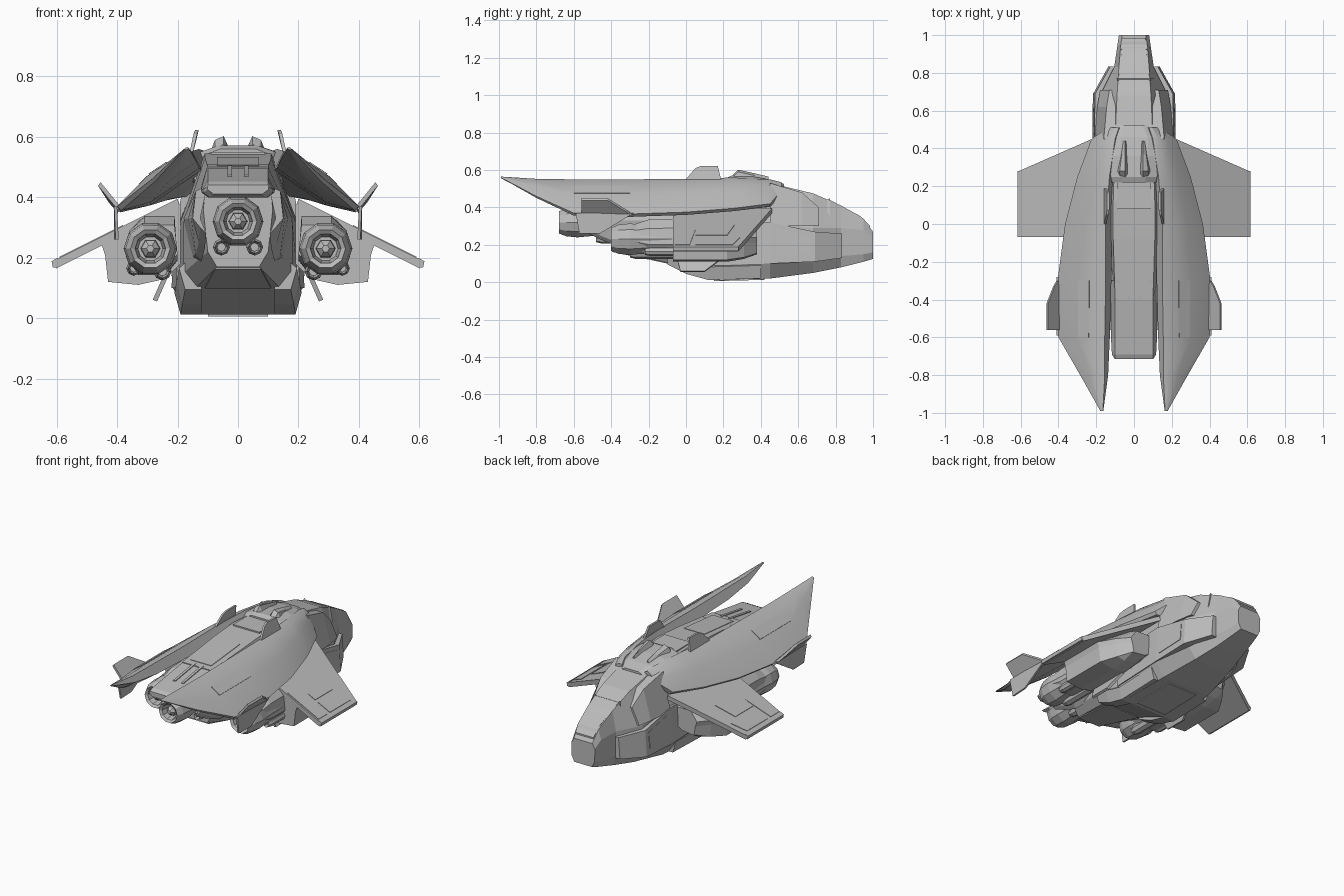
import bpy, bmesh, math
from mathutils import Vector

cube = bpy.data.objects.get("Cube")
if cube:
    bpy.data.objects.remove(cube)

grey = bpy.data.materials.new("hull grey")
grey.use_nodes = True
grey.diffuse_color = (0.5, 0.5, 0.5, 1)
grey.node_tree.nodes["Principled BSDF"].inputs["Base Color"].default_value = grey.diffuse_color

BOTH = (1, -1)


def loft(name, rings, sides=(1,), smooth=False):
    """Skin a list of rings into a closed solid, optionally on both sides."""
    for s in sides:
        bm = bmesh.new()
        rows = [[bm.verts.new((p[0] * s, p[1], p[2])) for p in r] for r in rings]
        n = len(rows[0])
        for a, b in zip(rows, rows[1:]):
            for i in range(n):
                j = (i + 1) % n
                bm.faces.new((a[i], a[j], b[j], b[i]))
        bm.faces.new(rows[0])
        bm.faces.new(rows[-1])
        bmesh.ops.recalc_face_normals(bm, faces=bm.faces)
        label = name if len(sides) == 1 else ("left_" if s > 0 else "right_") + name
        mesh = bpy.data.meshes.new(label)
        bm.to_mesh(mesh)
        bm.free()
        mesh.materials.append(grey)
        obj = bpy.data.objects.new(label, mesh)
        bpy.context.collection.objects.link(obj)
        if smooth:
            bpy.ops.object.select_all(action='DESELECT')
            obj.select_set(True)
            bpy.context.view_layer.objects.active = obj
            bpy.ops.object.shade_smooth_by_angle(angle=math.radians(28))


def plate(name, pts, offset, sides=BOTH):
    off = Vector(offset)
    loft(name, [[Vector(p) for p in pts], [Vector(p) + off for p in pts]], sides)


def lathe(name, x, z, profile, sides=BOTH, n=10):
    """Turned part around the y axis; profile holds (y, radius)."""
    angles = [2 * math.pi * i / n for i in range(n)]
    loft(name, [[(x + r * math.cos(a), y, z + r * math.sin(a)) for a in angles]
                for y, r in profile], sides)


def hull_ring(y, a, za, b, zb, c, zc, d, zd):
    half = [(a, y, za), (b, y, zb), (c, y, zc), (d, y, zd)]
    return half + [(-p[0], p[1], p[2]) for p in reversed(half)]


# Fuselage from nose to rear bulkhead: floor, belt, shoulder and roof
loft("fuselage", [hull_ring(*r) for r in (
    (1.0, .06, .125, .078, .16, .08, .24, .062, .27),
    (.95, .07, .11, .086, .15, .087, .28, .07, .34),
    (.83, .09, .08, .105, .14, .105, .29, .08, .41),
    (.68, .12, .05, .19, .13, .18, .29, .09, .475),
    (.45, .16, .02, .215, .1, .2, .31, .1, .53),
    (.12, .17, .012, .2, .09, .19, .32, .11, .545),
    (-.08, .14, .1, .18, .15, .18, .32, .11, .53),
    (-.4, .07, .17, .1, .22, .115, .36, .1, .5))])

# Spine overhanging the center engine
loft("spine", [hull_ring(y, a, lo, a + .02, lo + .015, a + .022, lo + .025, .1, hi)
               for y, a, lo, hi in ((-.3, .1, .41, .51), (-.6, .1, .4, .465),
                                    (-.69, .095, .4, .452), (-.715, .08, .41, .44))])
plate("spine_panel", [(-.07, -.08, .53), (.07, -.08, .53), (.07, -.36, .504), (-.07, -.36, .504)],
      (0, 0, .003), (1,))
plate("spine_rail", [(.02, -.38, .5), (.035, -.38, .5), (.035, -.58, .469), (.02, -.58, .469)],
      (0, 0, .005))
plate("spine_block", [(-.09, .24, .53), (.09, .24, .53), (.09, .08, .53), (-.09, .08, .53)],
      (0, 0, .02), (1,))

# Side frames around the rear bulkhead
loft("tail_frame", [[(x - .02, y, .18 + d), (x, y, .2 + d), (x + .025, y, .33), (.14, y, .42),
                     (.1, y, .44), (.11, y, .4), (x, y, .33)]
                    for y, x, d in ((-.1, .155, 0), (-.36, .14, .01), (-.46, .13, .05),
                                    (-.56, .125, .1))], BOTH)

# Cockpit canopy and its frames
loft("canopy", [[(-w, y, lo), (w, y, lo), (w * .8, y, hi), (-w * .8, y, hi)]
                for y, w, lo, hi in ((.985, .075, .25, .3), (.93, .08, .27, .355),
                                     (.77, .1, .32, .44), (.74, .1, .34, .43))])
plate("canopy_frame", [(.075, .74, .43), (.1, .74, .35), (.1, .77, .34), (.08, .77, .443)],
      (.008, 0, .006))

# Cheek armour beside the cockpit and angular roof intakes
loft("cheek", [[(x0, y, lo), (x1, y, lo), (x1 - .01, y, hi), (x0, y, hi)]
               for y, x0, x1, lo, hi in ((.835, .09, .135, .13, .26), (.69, .12, .216, .11, .27),
                                         (.45, .12, .22, .1, .32), (.1, .12, .205, .1, .31))], BOTH)
plate("cheek_panel", [(.214, .66, .15), (.217, .48, .14), (.208, .48, .29), (.206, .66, .25)],
      (.004, 0, 0))
loft("roof_intake", [[(.1, y, .3), (x, y, .3), (x - .05, y, z), (.08, y, z)]
                     for y, x, z in ((.71, .18, .4), (.62, .195, .48), (.45, .21, .53))], BOTH)

# Raised collar joining the two shells, with two pointed humps
loft("dorsal_collar", [hull_ring(y, w, z - .12, w + .03, z - .08, w * .85, z - .02, w * .45, z)
                       for y, w, z in ((.525, .1, .525), (.46, .16, .547), (.36, .17, .565),
                                       (.25, .14, .572), (.22, .13, .56))])
loft("dorsal_hump", [[(x - w, y, .545), (x + w, y, .545), (x + w * .5, y, z - .012), (x - w * .3, y, z)]
                     for y, x, w, z in ((.44, .05, .01, .565), (.37, .053, .022, .582),
                                        (.28, .058, .036, .602), (.25, .058, .034, .575))], BOTH)


# Large sloping shells over the engines
def shell_ring(y, ix, iz, ox, oz, t):
    def at(f, dz):
        return (ix + (ox - ix) * f, y, iz + (oz - iz) * f + dz * t)
    return [(ix - .03 * t, y, iz - .06 * t), (ix, y, iz), at(.25, .025), at(.6, .03),
            (ox, y, oz), (ox - .015 * t, y, oz - .015 * t), at(.55, -.075)]


SHELL = ((-.99, .165, .565, .178, .56, .08), (-.8, .155, .553, .285, .46, .6),
         (-.6, .155, .55, .4, .37, .9), (-.3, .15, .55, .405, .365, 1),
         (0, .15, .553, .365, .375, 1), (.25, .13, .56, .3, .395, 1),
         (.45, .1, .55, .225, .42, 1), (.51, .08, .53, .14, .49, .6))
loft("shell", [shell_ring(*s) for s in SHELL], BOTH, smooth=True)

# Thin armour panel following each shell
panel_rings = []
for station in SHELL[2:4]:
    ring = [Vector(p) for p in shell_ring(*station)]
    a, b = ring[2].lerp(ring[3], .25), ring[2].lerp(ring[3], .9)
    lift = Vector((.002, 0, .003))
    panel_rings.append([a, b, b + lift, a + lift])
loft("shell_panel", panel_rings, BOTH)

# Tip fins on the shells and small fins on the spine
plate("upper_tip_fin", [(.39, -.56, .37), (.455, -.56, .45), (.455, -.42, .45),
                        (.42, -.33, .395), (.39, -.28, .36)], (.008, 0, -.012))
plate("lower_tip_fin", [(.4, -.59, .37), (.395, -.57, .26), (.4, -.46, .26), (.4, -.28, .37)],
      (.01, 0, 0))
plate("spine_fin", [(.15, -.01, .54), (.135, .05, .61), (.13, .08, .622),
                    (.13, .17, .622), (.15, .19, .54)], (.012, 0, 0))


# Stub wings with panels and a tip rail
def on_wing(x, y):
    return (x, y, .385 - .5 * (x - .22))


plate("stub_wing", [on_wing(.2, .46), on_wing(.61, .28), on_wing(.61, -.07), on_wing(.2, -.07)],
      (-.008, 0, -.026))
loft("wing_tip_rail", [[(.597, y, .168), (.613, y, .168), (.617, y, .188), (.597, y, .2)]
                       for y in (-.07, .28)], BOTH)
for label, x0, x1, y0, y1 in (("flap", .38, .59, -.06, .02), ("outer", .51, .59, .05, .25),
                              ("inner", .38, .49, .05, .22)):
    plate("wing_%s_panel" % label,
          [on_wing(x0, y0), on_wing(x1, y0), on_wing(x1, y1), on_wing(x0, y1 + .04)],
          (.001, 0, .003))

# Engine housings under the wings
loft("engine_housing", [[(.19, y, .2 * k + .18), (.19, y, .21 - .03 * k), (.24, y, .21 - .08 * k),
                         (.33, y, .21 - .1 * k), (x - .02, y, .21 - .09 * k), (x - .01, y, .21),
                         (x, y, .24), (.3, y, .23 + .11 * k)]
                        for y, k, x in ((-.07, 1, .45), (.22, 1, .45), (.31, .85, .4),
                                        (.38, .6, .34))], BOTH)
plate("keel_fin", [(.235, -.05, .13), (.268, -.03, .055), (.268, .1, .055), (.235, .2, .13)],
      (.014, 0, .006))
loft("nacelle", [[(.2, y, .25 - .06 * k), (.24, y, .25 - .11 * k), (.33, y, .25 - .11 * k),
                  (.37, y, .25 - .05 * k), (.36, y, .25 + .04 * k), (.31, y, .25 + .09 * k),
                  (.21, y, .25 + .09 * k)] for y, k in ((-.28, .65), (-.2, .95), (0, 1))], BOTH)


# Engines: barrel, hollow nozzle and inner plug
def engine(name, x, z, rear, front, r, sides):
    lathe(name + "_nozzle", x, z, ((front, r * .9), (rear + .16, r), (rear + .1, r * 1.08),
                                   (rear + .04, r), (rear, r * .8), (rear + .01, r * .62),
                                   (rear + .07, r * .5)), sides)
    lathe(name + "_plug", x, z, ((rear + .1, r * .42), (rear + .03, r * .38), (rear + .01, r * .15)),
          sides, 6)


engine("engine", .29, .23, -.4, .05, .082, BOTH)
engine("center_engine", 0, .32, -.68, -.35, .078, (1,))
for label, x, z, rear, front, r in (("center_thruster", .055, .235, -.48, -.3, .028),
                                    ("side_thruster", .25, .155, -.3, 0, .03),
                                    ("outer_thruster", .345, .165, -.22, 0, .025)):
    lathe(label, x, z, ((front, r), (rear + .03, r), (rear, r * .75), (rear + .03, r * .5)), BOTH, 8)

# Rear ramp, its side rails and belly hatch
plate("rear_ramp", [(-.11, -.085, .104), (.11, -.085, .104), (.075, -.39, .168), (-.075, -.39, .168)],
      (0, -.004, -.006), (1,))
loft("ramp_rail", [[(.12, y, z), (x, y, z), (x + .02, y, z + .07), (.12, y, z + .14)]
                   for y, x, z in ((.4, .19, .02), (.12, .19, .012),
                                   (0, .185, .045), (-.1, .175, .095))], BOTH)
plate("belly_hatch", [(-.1, .15, .012), (.1, .15, .012), (.1, .42, .019), (-.1, .42, .019)],
      (0, 0, -.006), (1,))
